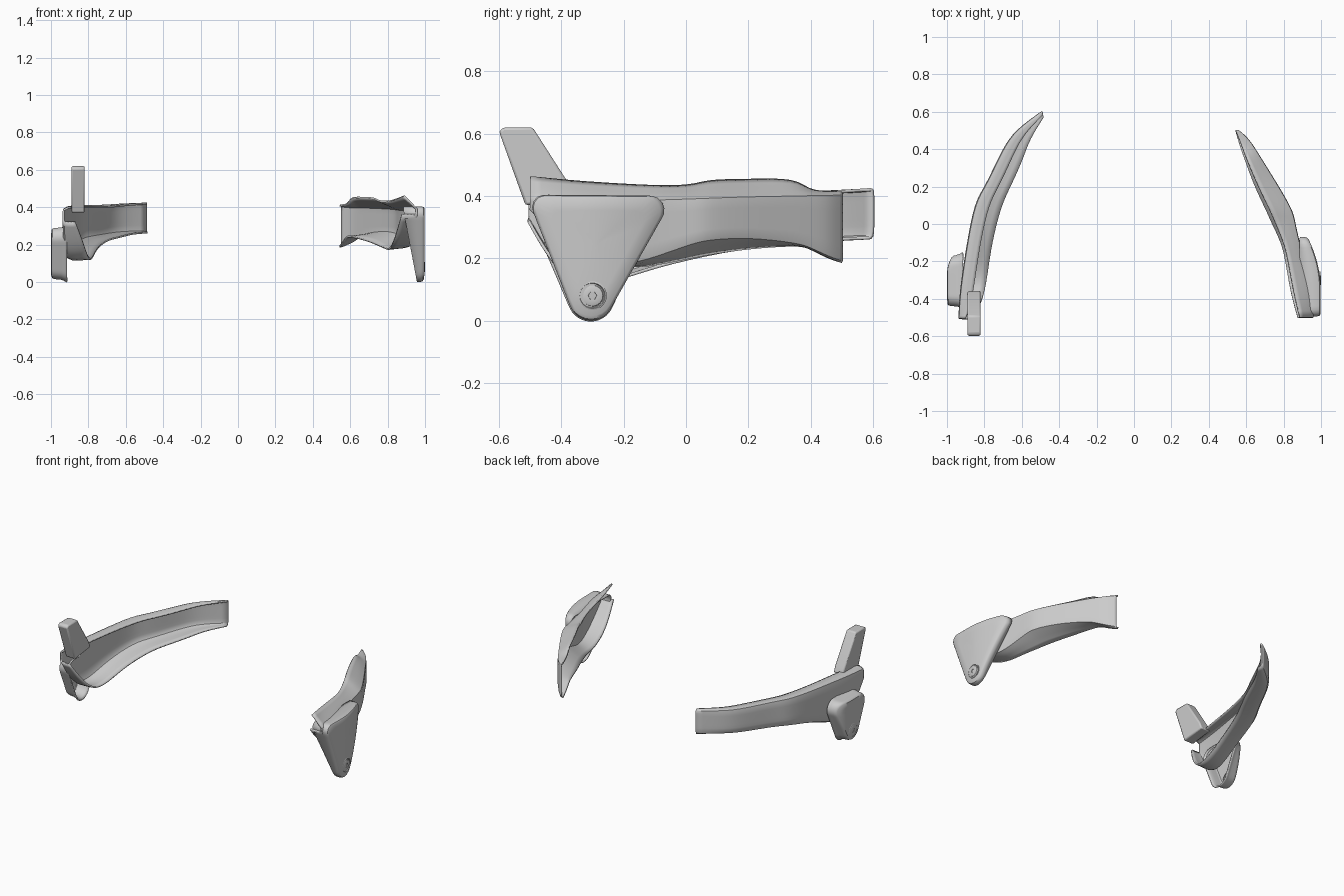
import bpy, bmesh, math
from mathutils import Vector, geometry

if "Cube" in bpy.data.objects:
    bpy.data.objects.remove(bpy.data.objects["Cube"])


def finish(name, bm, angle=40):
    bmesh.ops.recalc_face_normals(bm, faces=bm.faces)
    me = bpy.data.meshes.new(name)
    bm.to_mesh(me)
    bm.free()
    ob = bpy.data.objects.new(name, me)
    bpy.context.collection.objects.link(ob)
    bpy.ops.object.select_all(action='DESELECT')
    ob.select_set(True)
    bpy.context.view_layer.objects.active = ob
    bpy.ops.object.shade_smooth_by_angle(angle=math.radians(angle))
    return ob


def solidify(ob, t):
    m = ob.modifiers.new("Thickness", 'SOLIDIFY')
    m.thickness, m.offset = t, 0


# Curved arm: channel section open to the inside, lofted along the path
# station: outer y, outer x, inner y, inner x, z top in/out, z bottom out/in
def arm(name, stations, side, top_width, top_crease, low_crease):
    bm = bmesh.new()
    crease = bm.edges.layers.float.new('crease_edge')
    rows = []
    for yo, xo, yi, xi, zti, zto, zbo, zbi in stations:
        o, i = Vector((xo * side, yo)), Vector((xi * side, yi))
        t = o.lerp(i, top_width)
        pts = [(*t, zti), (*o, zto), (*o, (zto + zbo) / 2), (*o, zbo), (*i, zbi)]
        rows.append([bm.verts.new(p) for p in pts])
    for a, b in zip(rows, rows[1:]):
        for k in range(4):
            bm.faces.new((a[k], a[k + 1], b[k + 1], b[k]))
        bm.edges.get((a[1], b[1]))[crease] = top_crease
        bm.edges.get((a[3], b[3]))[crease] = low_crease
    ob = finish(name, bm)
    s = ob.modifiers.new("Smooth", 'SUBSURF')
    s.levels = s.render_levels = 2
    s.boundary_smooth = 'PRESERVE_CORNERS'
    solidify(ob, 0.010)


# Evenly sampled outline around a set of corner circles (y, z, radius)
def rounded_outline(circles, n=72):
    pts = [Vector((y + r * math.cos(a * math.pi / 16), z + r * math.sin(a * math.pi / 16)))
           for y, z, r in circles for a in range(32)]
    hull = [pts[i] for i in geometry.convex_hull_2d(pts)]
    segs = list(zip(hull, hull[1:] + hull[:1]))
    step = sum((b - a).length for a, b in segs) / n
    out, travelled = [], 0.0
    for a, b in segs:
        length = (b - a).length
        while len(out) * step < travelled + length and len(out) < n:
            out.append(a.lerp(b, (len(out) * step - travelled) / length))
        travelled += length
    return out


# Hollow cover: slightly curved face, rounded rim and a skirt to the arm
def cover(name, circles, rings, side):
    loop = rounded_outline(circles)
    c = sum(loop, Vector((0, 0))) / len(loop)
    bm = bmesh.new()
    rows = []
    for scale, xf in rings:
        pts = [c + (p - c) * scale for p in loop]
        rows.append([bm.verts.new((side * xf(p.x, p.y), p.x, p.y)) for p in pts])
    n = len(loop)
    for a, b in zip(rows, rows[1:]):
        for k in range(n):
            bm.faces.new((a[k], a[(k + 1) % n], b[(k + 1) % n], b[k]))
    bm.faces.new(rows[0])
    solidify(finish(name, bm), 0.008)


# Screw: lathed head with a groove around it and a hexagonal socket
def screw(name, x, y, z, side):
    profile = [(.046, -.01), (.046, .004), (.041, .006), (.038, .001), (.035, .001),
               (.033, .004), (.024, .007), (.014, .007), (.012, -.006)]
    bm = bmesh.new()
    n = 24
    rows = []
    for j, (r, h) in enumerate(profile):
        row = []
        for k in range(n):
            a = k * math.tau / n
            rr = r
            if j >= 7:
                rr = r * math.cos(math.pi / 6) / math.cos((a % (math.pi / 3)) - math.pi / 6)
            row.append(bm.verts.new((side * (x + h), y + rr * math.cos(a), z + rr * math.sin(a))))
        rows.append(row)
    for a, b in zip(rows, rows[1:]):
        for k in range(n):
            bm.faces.new((a[k], a[(k + 1) % n], b[(k + 1) % n], b[k]))
    bm.faces.new(rows[-1])
    finish(name, bm, 30)


# Right arm
arm("right_arm", [
    (.50, .555, .50, .542, .41, .405, .19, .19),
    (.46, .605, .45, .556, .411, .40, .205, .205),
    (.40, .645, .39, .575, .415, .40, .235, .24),
    (.36, .67, .35, .59, .455, .398, .25, .245),
    (.20, .77, .20, .645, .45, .395, .27, .235),
    (.07, .845, .07, .71, .45, .39, .262, .215),
    (.02, .855, .02, .73, .43, .388, .25, .205),
    (-.10, .88, -.10, .79, .43, .385, .205, .18),
    (-.20, .91, -.20, .81, .435, .385, .175, .17),
    (-.36, .95, -.36, .835, .445, .39, .22, .22),
    (-.50, .955, -.50, .875, .46, .39, .36, .36)], 1, 0.85, .8, .5)


# Right triangular cover
def right_face(y, z):
    return .994 - .9 * max(0, y + .35) ** 2 - .03 * max(0, .1 - z)


def right_skirt(y, z):
    return min(.885 + .19 * max(0, .38 - z), right_face(y, z) - .02)


right_tri = [(-.455, .365, .035), (-.115, .355, .042), (-.305, .072, .068)]
cover("right_cover", right_tri,
      [(.08, right_face), (.4, right_face), (.7, right_face), (.95, right_face),
       (.985, lambda y, z: right_face(y, z) - .004),
       (1, lambda y, z: right_face(y, z) - .014), (1, right_skirt)], 1)
screw("right_screw", .992, -.30, .08, 1)

# Left arm
arm("left_arm", [
    (.60, .49, .57, .483, .42, .42, .265, .265),
    (.50, .632, .45, .56, .412, .416, .26, .26),
    (.40, .70, .34, .595, .405, .412, .25, .25),
    (.20, .79, .20, .66, .40, .408, .235, .235),
    (.12, .848, .10, .71, .40, .408, .225, .22),
    (-.10, .888, -.10, .76, .40, .405, .18, .175),
    (-.25, .912, -.25, .78, .40, .405, .115, .12),
    (-.37, .927, -.37, .80, .40, .40, .11, .12),
    (-.45, .932, -.45, .83, .40, .395, .22, .22),
    (-.505, .933, -.505, .87, .40, .385, .32, .32)], -1, 0.52, .4, .3)

# Left pivot boss flaring into the arm
left_tri = [(-.385, .235, .05), (-.22, .235, .05), (-.305, .083, .064)]


def boss_face(drop):
    return lambda y, z: .995 - drop - 3.5 * max(0, y + .26) ** 2


def flare(base):
    return lambda y, z: base


cover("left_boss", left_tri,
      [(.1, boss_face(0)), (.4, boss_face(0)), (.7, boss_face(0)), (.93, boss_face(.001)),
       (.98, boss_face(.006)), (1.0, boss_face(.018)),
       (1.02, flare(.945)), (1.06, flare(.928)), (1.12, flare(.915))], -1)
screw("left_screw", .994, -.305, .08, -1)

# Slanted peg standing on the front end of the left arm
bm = bmesh.new()
outline = [(-.60, .607), (-.585, .62), (-.492, .62), (-.37, .43), (-.355, .39), (-.515, .37)]
face = bm.faces.new([bm.verts.new((-.89, y, z)) for y, z in outline])
ext = bmesh.ops.extrude_face_region(bm, geom=[face])
bmesh.ops.translate(bm, vec=(.07, 0, 0),
                    verts=[v for v in ext['geom'] if isinstance(v, bmesh.types.BMVert)])
peg = finish("left_peg", bm)
bev = peg.modifiers.new("Bevel", 'BEVEL')
bev.width, bev.segments = .008, 2
